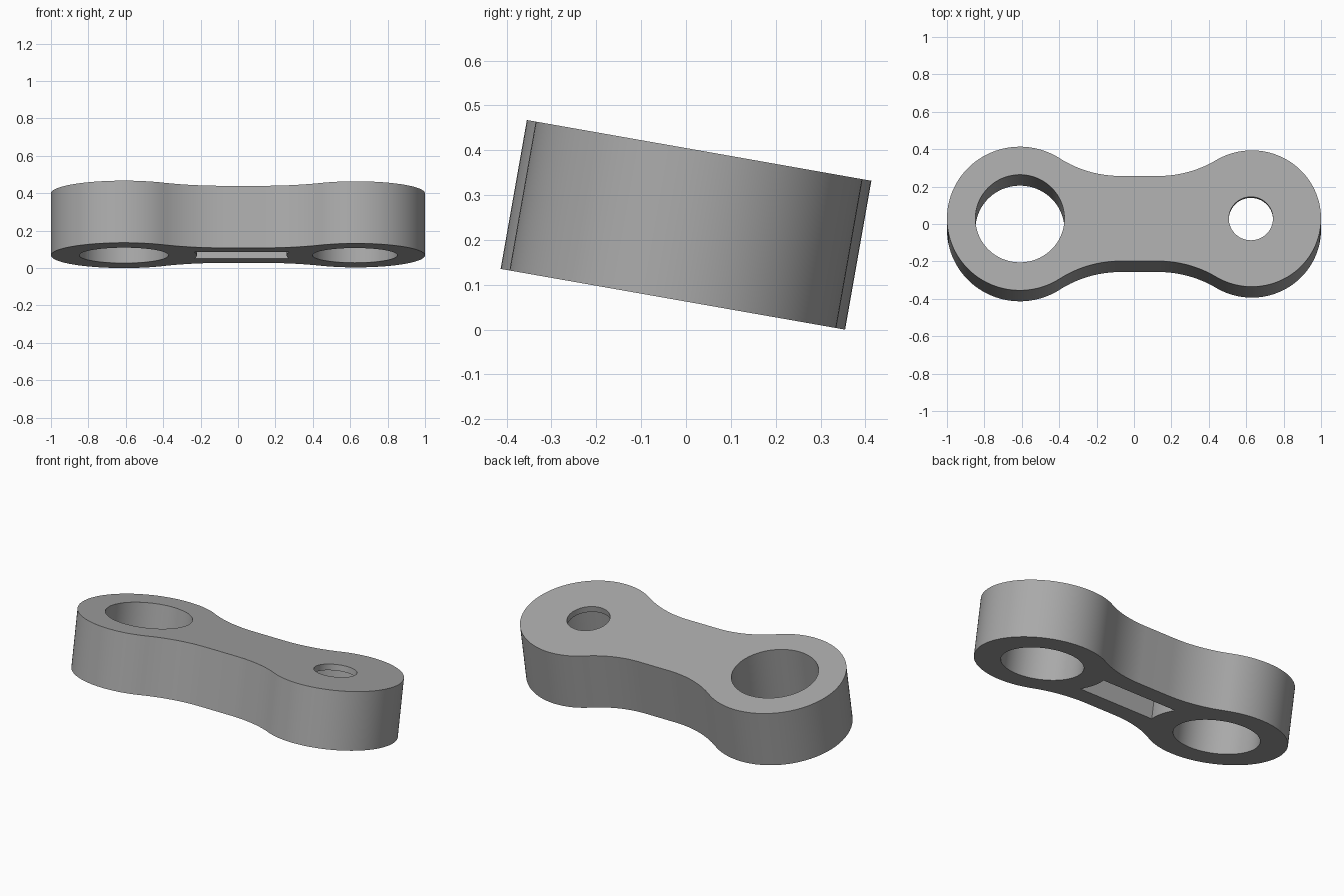
import bpy, bmesh, math
from mathutils import Matrix

if "Cube" in bpy.data.objects:
    bpy.data.objects.remove(bpy.data.objects["Cube"])

THICK = 0.337          # plate thickness
LIP = 0.035            # web left above the blind recesses
NECK, FILLET = 0.231, 0.60
BIG = (-0.61, 0.39)    # end bosses: centre x, radius
SMALL = (0.63, 0.37)

steel = bpy.data.materials.new("grey metal")
steel.diffuse_color = (0.4, 0.4, 0.4, 1)
steel.use_nodes = True
steel.node_tree.nodes["Principled BSDF"].inputs["Base Color"].default_value = steel.diffuse_color


def arc(cx, cy, r, a0, a1, n):
    """Points on an arc from angle a0 to a1."""
    return [(cx + r * math.cos(a0 + (a1 - a0) * i / n),
             cy + r * math.sin(a0 + (a1 - a0) * i / n)) for i in range(n + 1)]


def prism(name, pts, z0, z1):
    """Extrude a closed profile between two heights."""
    bm = bmesh.new()
    face = bm.faces.new([bm.verts.new((x, y, z0)) for x, y in pts])
    top = bmesh.ops.extrude_face_region(bm, geom=[face])["geom"]
    verts = [v for v in top if isinstance(v, bmesh.types.BMVert)]
    bmesh.ops.translate(bm, verts=verts, vec=(0, 0, z1 - z0))
    bmesh.ops.recalc_face_normals(bm, faces=bm.faces)
    mesh = bpy.data.meshes.new(name)
    bm.to_mesh(mesh)
    bm.free()
    mesh.materials.append(steel)
    obj = bpy.data.objects.new(name, mesh)
    bpy.context.collection.objects.link(obj)
    return obj


def circle(cx, r, n=96):
    return arc(cx, 0, r, 0, 2 * math.pi, n)[:-1]


# Upper half outline, left to right: boss, fillet, neck, fillet, boss
def fillet_data(r):
    cy = NECK + FILLET
    return math.sqrt((r + FILLET) ** 2 - cy ** 2), cy


dx_l, cy = fillet_data(BIG[1])
dx_r, _ = fillet_data(SMALL[1])
t_l, t_r = math.atan2(cy, dx_l), math.atan2(cy, -dx_r)
upper = arc(BIG[0], 0, BIG[1], math.pi, t_l, 40)
upper += arc(BIG[0] + dx_l, cy, FILLET, t_l - math.pi, -math.pi / 2, 16)[1:]
upper += arc(SMALL[0] - dx_r, cy, FILLET, -math.pi / 2, t_r - math.pi, 16)
upper += arc(SMALL[0], 0, SMALL[1], t_r, 0, 40)[1:]
lower = [(x, -y) for x, y in reversed(upper[1:-1])]
h = THICK / 2
link = prism("link_plate", upper + lower, -h, h)

# Underside slot between the bosses, its ends following the boss circles
w = 0.10
a_l, a_r = math.asin(w / BIG[1]), math.asin(w / SMALL[1])
slot = arc(BIG[0], 0, BIG[1], a_l, -a_l, 12)
slot += arc(SMALL[0], 0, SMALL[1], math.pi + a_r, math.pi - a_r, 12)

cutters = [
    prism("large_bore", circle(BIG[0], 0.238), -1, 1),
    prism("small_bore", circle(0.625, 0.118), -1, 1),
    prism("bearing_recess", circle(0.625, 0.227), -1, h - LIP),
    prism("underside_slot", slot, -1, h - LIP),
]
bpy.context.view_layer.objects.active = link
link.select_set(True)
for c in cutters:
    c.hide_render = True
    mod = link.modifiers.new(c.name, "BOOLEAN")
    mod.operation, mod.solver, mod.object = "DIFFERENCE", "EXACT", c
    bpy.ops.object.modifier_apply(modifier=mod.name)
for c in cutters:
    bpy.data.objects.remove(c)

# Tilt the plate, front edge up, resting on the ground
link.data.transform(Matrix.Rotation(math.radians(-10), 4, "X"))
low = min(v.co.z for v in link.data.vertices)
link.data.transform(Matrix.Translation((0, 0, -low)))
bpy.ops.object.shade_smooth_by_angle(angle=math.radians(30))
